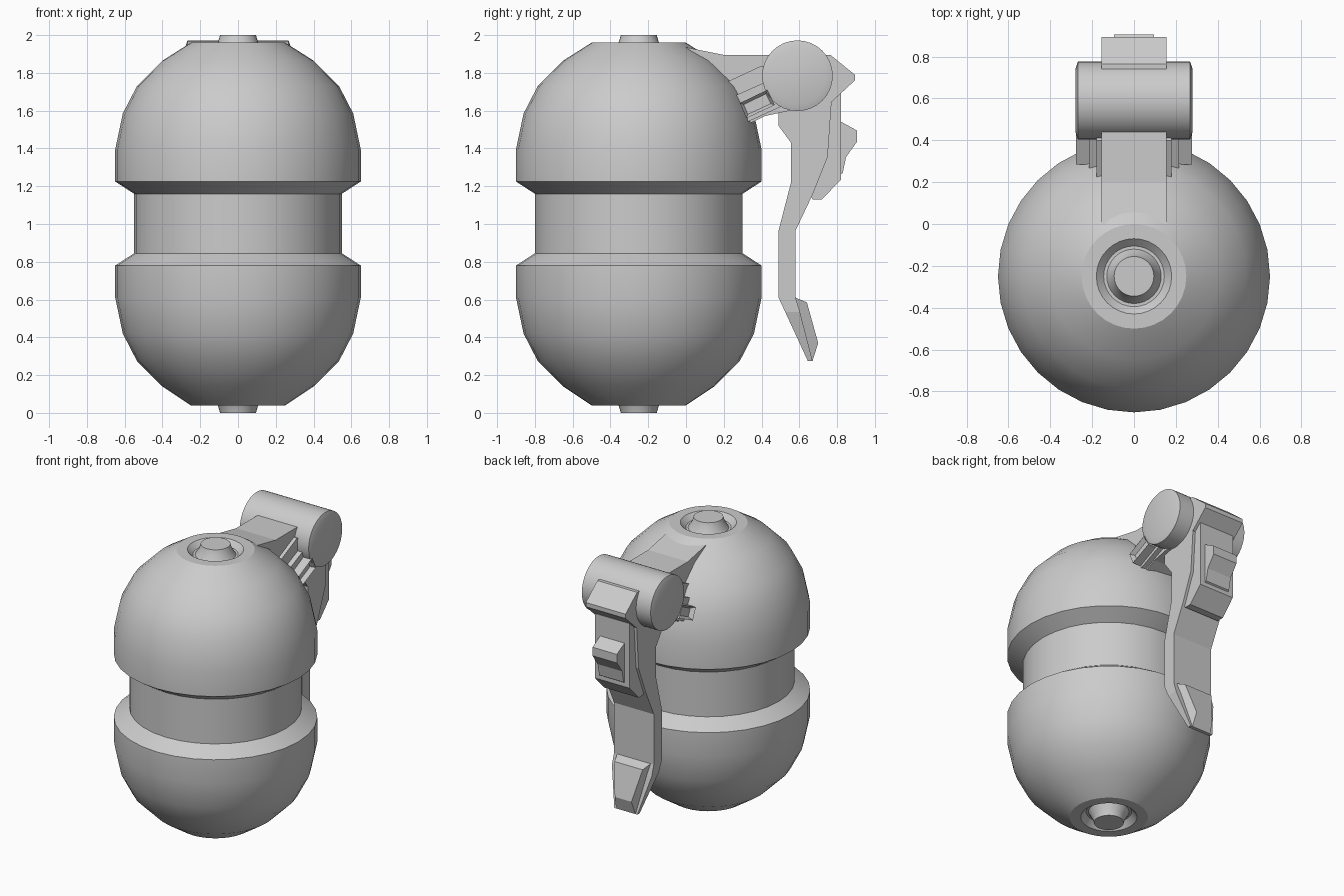
import bpy, bmesh, math
from mathutils import Vector

if "Cube" in bpy.data.objects:
    bpy.data.objects.remove(bpy.data.objects["Cube"])


def finish(name, bm, smooth=False):
    bmesh.ops.recalc_face_normals(bm, faces=bm.faces)
    mesh = bpy.data.meshes.new(name)
    bm.to_mesh(mesh)
    bm.free()
    ob = bpy.data.objects.new(name, mesh)
    bpy.context.collection.objects.link(ob)
    if smooth:
        bpy.ops.object.select_all(action='DESELECT')
        ob.select_set(True)
        bpy.context.view_layer.objects.active = ob
        bpy.ops.object.shade_smooth_by_angle(angle=math.radians(30))
    return ob


def lathe(name, profile, centre, sides, axis='Z'):
    """Revolve (radius, distance along axis) points; ends are capped."""
    bm = bmesh.new()
    rings = []
    for r, h in profile:
        ring = []
        for i in range(sides):
            a = 2 * math.pi * i / sides
            c, s = r * math.cos(a), r * math.sin(a)
            p = Vector((c, s, h)) if axis == 'Z' else Vector((h, c, s))
            ring.append(bm.verts.new(p + Vector(centre)))
        rings.append(ring)
    for lo, hi in zip(rings, rings[1:]):
        for i in range(sides):
            j = (i + 1) % sides
            bm.faces.new((lo[i], lo[j], hi[j], hi[i]))
    bm.faces.new(rings[0])
    bm.faces.new(rings[-1])
    return finish(name, bm, True)


def prism(name, outline, widths, inset=None):
    """Side outline of (y, z) points spread to +-width in x."""
    if not isinstance(widths, (list, tuple)):
        widths = [widths] * len(outline)
    bm = bmesh.new()
    sides = [[bm.verts.new((s * w, y, z)) for (y, z), w in zip(outline, widths)]
             for s in (-1, 1)]
    caps = [bm.faces.new(v) for v in sides]
    n = len(outline)
    for i in range(n):
        j = (i + 1) % n
        bm.faces.new((sides[0][i], sides[0][j], sides[1][j], sides[1][i]))
    bmesh.ops.recalc_face_normals(bm, faces=bm.faces)
    if inset:
        bmesh.ops.inset_individual(bm, faces=caps, thickness=inset)
        for f in caps:
            bmesh.ops.translate(bm, verts=f.verts, vec=-f.normal * 0.03)
    return finish(name, bm)


def panel(name, base, top, base_w, top_w):
    """Raised pad: two (y, z) edges, each with half widths at both ends."""
    return prism(name, base + top[::-1], list(base_w) + list(top_w)[::-1])


# Capsule body with recessed end caps, mirrored about z = 1 apart from the waist
lower = [(0.095, 0.0), (0.105, 0.035), (0.13, 0.08), (0.145, 0.08), (0.18, 0.04),
         (0.25, 0.04), (0.40, 0.14), (0.535, 0.275), (0.61, 0.42), (0.65, 0.61),
         (0.65, 0.78), (0.55, 0.845)]
upper = [(r, 2.005 - z if 0.04 < z else 2.0 - z) for r, z in reversed(lower)]
upper = [(r, min(z, 1.97) if r > 0.15 else z) for r, z in upper]
lathe('capsule_body', lower + upper, (0, -0.25, 0), 32)

# Hinge barrel
lathe('hinge_barrel', [(0.15, -0.28), (0.187, -0.268), (0.187, 0.268), (0.15, 0.28)],
      (0, 0.59, 1.785), 32, 'X')

# Bracket from the body to the hinge
prism('top_strap', [(0.0, 1.935), (0.2, 1.895), (0.6, 1.895), (0.6, 1.7), (0.1, 1.7)], 0.155)
prism('bracket', [(0.225, 1.756), (0.40, 1.838), (0.55, 1.80), (0.55, 1.60),
                  (0.42, 1.572), (0.32, 1.524)], 0.18)
prism('bracket_cheek', [(0.26, 1.68), (0.44, 1.76), (0.50, 1.62), (0.325, 1.54)], 0.215)
prism('clip_frame', [(0.285, 1.64), (0.43, 1.71), (0.47, 1.63), (0.32, 1.56)], 0.277, 0.022)

# Lever hanging from the hinge
prism('lever_arm', [(0.49, 1.70), (0.49, 1.52), (0.556, 1.43), (0.556, 1.22), (0.49, 0.965),
                    (0.49, 0.61), (0.525, 0.535), (0.603, 0.535), (0.58, 0.61), (0.58, 0.965),
                    (0.67, 1.155), (0.75, 1.355), (0.77, 1.64), (0.72, 1.75)], 0.155)
prism('lever_tip', [(0.525, 0.535), (0.645, 0.275), (0.67, 0.275), (0.603, 0.535)],
      [0.155, 0.09, 0.09, 0.155])
panel('tip_pad', [(0.58, 0.61), (0.67, 0.275)], [(0.64, 0.585), (0.70, 0.37)],
      (0.13, 0.075), (0.11, 0.065))

# Block, plate and thumb catch on the back of the lever
prism('hinge_block', [(0.60, 1.895), (0.765, 1.895), (0.894, 1.79), (0.894, 1.76),
                      (0.77, 1.645), (0.65, 1.65)], 0.155)
prism('back_plate', [(0.76, 1.70), (0.82, 1.69), (0.82, 1.235), (0.72, 1.13), (0.67, 1.13),
                     (0.65, 1.16), (0.73, 1.355)], 0.135)
prism('thumb_catch', [(0.80, 1.55), (0.82, 1.542), (0.905, 1.495), (0.905, 1.435),
                      (0.847, 1.354), (0.83, 1.27), (0.80, 1.25)], 0.095)
